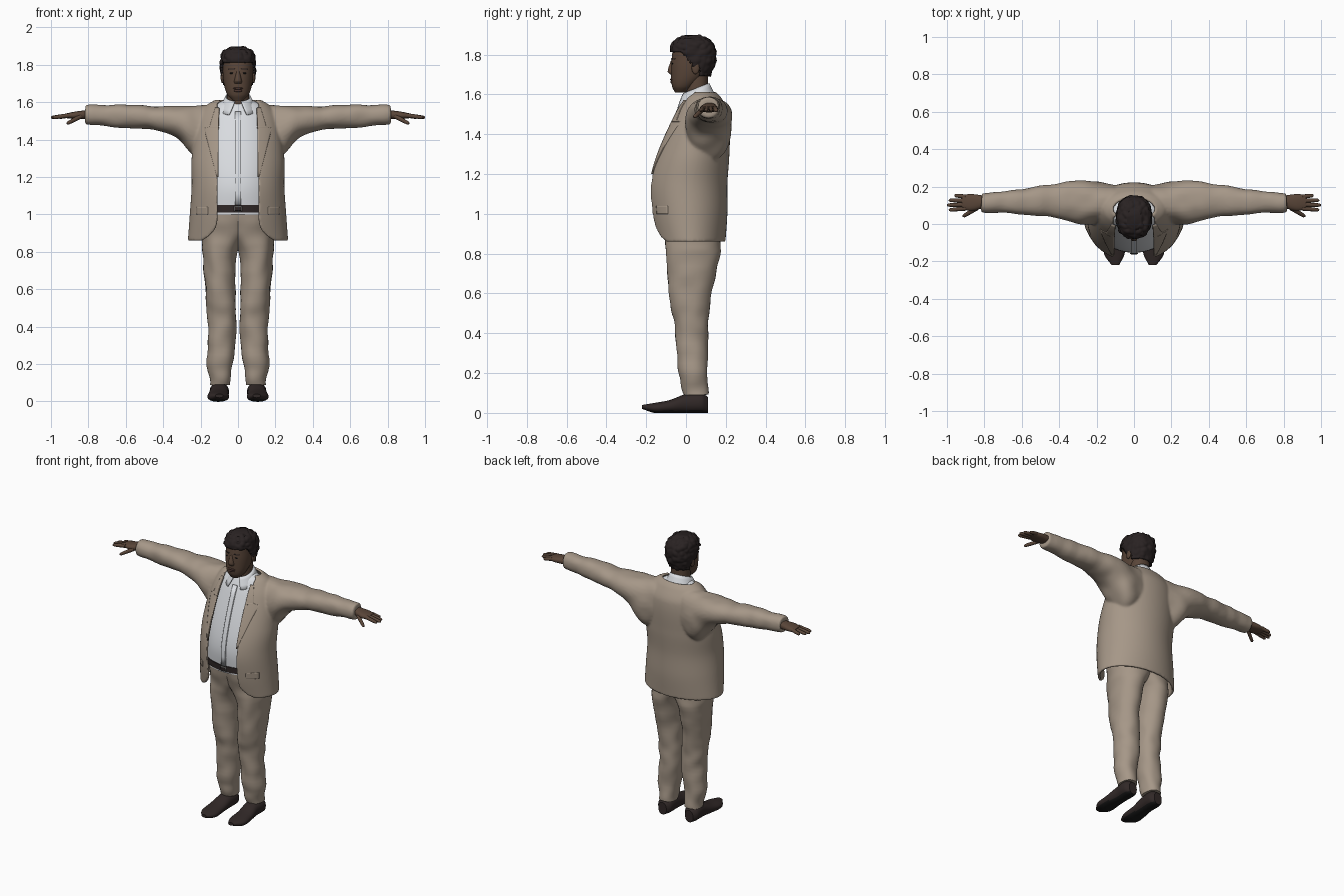
import bpy, bmesh, math
from mathutils import Vector, noise

if "Cube" in bpy.data.objects:
    bpy.data.objects.remove(bpy.data.objects["Cube"])


def material(name, *color):
    mat = bpy.data.materials.new(name)
    mat.use_nodes = True
    mat.diffuse_color = (*color, 1)
    mat.node_tree.nodes["Principled BSDF"].inputs["Base Color"].default_value = (*color, 1)
    return mat


SUIT = material("beige suit", .38, .31, .245)
SHIRT = material("white shirt", .7, .72, .75)
SKIN = material("brown skin", .1, .06, .04)
LIP = material("lip brown", .075, .038, .03)
HAIR = material("dark hair", .022, .016, .016)
LEATHER = material("dark brown leather", .03, .021, .02)
SOLE = material("black sole", .01, .01, .01)
METAL = material("buckle grey", .25, .24, .23)


def finish(name, bm, mat, mirror=False, thick=0):
    bmesh.ops.recalc_face_normals(bm, faces=bm.faces)
    mesh = bpy.data.meshes.new(name)
    bm.to_mesh(mesh)
    bm.free()
    mesh.materials.append(mat)
    mesh.shade_smooth()
    mesh.set_sharp_from_angle(angle=math.radians(50))
    obj = bpy.data.objects.new(name, mesh)
    bpy.context.collection.objects.link(obj)
    if mirror:
        obj.modifiers.new("mirror", "MIRROR")
    if thick:
        solid = obj.modifiers.new("thickness", "SOLIDIFY")
        solid.thickness, solid.offset = thick, 0
    return obj


def sample(rows, position):
    """Smoothly interpolate a table whose first column is the position."""
    i = 0
    while i < len(rows) - 2 and position > rows[i + 1][0]:
        i += 1
    start, end = rows[i], rows[i + 1]
    before, after = rows[max(i - 1, 0)], rows[min(i + 2, len(rows) - 1)]
    length = end[0] - start[0]
    u = min(max((position - start[0]) / length, 0), 1)
    ease = u * u * (3 - 2 * u)
    result = []
    for o, p, q, r in list(zip(before, start, end, after))[1:]:
        slope_in = (q - o) / (end[0] - before[0]) * length
        slope_out = (r - p) / (after[0] - start[0]) * length
        curve = slope_in * u * (1 - u) ** 2 - slope_out * u * u * (1 - u)
        result.append(p + (q - p) * ease + curve)
    return result


def stations(rows, steps):
    inner = [p[0] + (q[0] - p[0]) * j / steps for p, q in zip(rows, rows[1:]) for j in range(steps)]
    return inner + [rows[-1][0]]


def oval(box, angle, power):
    """Point on a rounded box given as low and high of each cross axis."""
    def bend(value):
        return math.copysign(abs(value) ** (2 / power), value)
    a0, a1, b0, b1 = box
    return ((a0 + a1 + (a1 - a0) * bend(math.sin(angle))) / 2,
            (b0 + b1 - (b1 - b0) * bend(math.cos(angle))) / 2)


def sheet(bm, grid, closed=False):
    rings = [[bm.verts.new(point) for point in row] for row in grid]
    for low, high in zip(rings, rings[1:]):
        for j in range(len(low) - (not closed)):
            k = (j + 1) % len(low)
            bm.faces.new((low[j], low[k], high[k], high[j]))
    if closed:
        bm.faces.new(rings[0])
        bm.faces.new(rings[-1])
    return bm


def loft(rows, axis="z", power=2.2, segments=32, steps=5, folds=0):
    """Closed tube along an axis, with optional cloth folds."""
    place = {"x": lambda t, a, b: (t, a, b), "y": lambda t, a, b: (a, t, b), "z": lambda t, a, b: (a, b, t)}[axis]
    turns = [math.tau * j / segments for j in range(segments)]
    bm = sheet(bmesh.new(), [[place(t, *oval(sample(rows, t), turn, power)) for turn in turns]
                             for t in stations(rows, steps)], True)
    bm.normal_update()
    for v in bm.verts:
        v.co += v.normal * folds * noise.noise(v.co * 12)
    return bm


def sym(rows):
    return [(z, -half, half, front, back) for z, half, front, back in rows]


def front_y(rows, x, z, power):
    left, right, front, back = sample(rows, z)
    u = min(abs(x) / right, 1)
    return (front + back) / 2 - (back - front) / 2 * (1 - u ** power) ** (1 / power)


def plate(name, body, power, outline, mat, mirror=False, lift=.005):
    """Thin panel on the front of a lofted body; outline rows are z, inner x, outer x."""
    grid = []
    for low, high in zip(outline, outline[1:]):
        for j in range(9):
            z, inner, outer = Vector(low).lerp(Vector(high), j / 8)
            xs = [inner + (outer - inner) * k / 8 for k in range(9)]
            grid.append([(x, front_y(body, x, z, power) - lift, z) for x in xs])
    return finish(name, sheet(bmesh.new(), grid), mat, mirror, .007)


def ball(name, location, size, mat, mirror=False):
    bm = bmesh.new()
    bmesh.ops.create_uvsphere(bm, u_segments=16, v_segments=10, radius=1)
    for v in bm.verts:
        v.co = Vector(location) + v.co * Vector(size)
    return finish(name, bm, mat, mirror)


# Jacket: half wrap from front edge to centre back plus a flared sleeve, mirrored and blended into one cloth
ROUND = 2
jacket = sym([(.86, .26, -.15, .19), (1, .25, -.18, .2), (1.15, .24, -.19, .2), (1.3, .24, -.15, .21),
              (1.5, .21, -.06, .21), (1.58, .16, -.01, .17), (1.61, .11, .02, .14)])
sleeve = [(.1, .03, .2, 1.3, 1.585), (.2, .01, .22, 1.28, 1.575), (.3, .01, .22, 1.4, 1.575),
          (.4, .04, .21, 1.45, 1.57), (.6, .06, .18, 1.47, 1.58), (.81, .07, .16, 1.49, 1.58)]
grid = []
for z in stations(jacket, 8):
    box = sample(jacket, z)
    edge = min(.108 + 30 * max(0, 1 - z) ** 3, box[1] * .8)
    start = math.asin((edge / box[1]) ** (ROUND / 2))
    grid.append([(*oval(box, start + (math.pi - start) * j / 30, ROUND), z) for j in range(31)])
coat = finish("jacket", sheet(loft(sleeve, "x", steps=8, folds=.009), grid), SUIT, True, .016)
blend = coat.modifiers.new("blend", "REMESH")
blend.mode, blend.voxel_size, blend.use_smooth_shade = "VOXEL", .007, True
relax = coat.modifiers.new("relax", "SMOOTH")
relax.factor, relax.iterations = .5, 8
plate("lapel", jacket, ROUND, [(1.2, .106, .112), (1.46, .104, .18), (1.47, .104, .15), (1.57, .1, .12)],
      SUIT, True, .01)
plate("pocket_flap", jacket, ROUND, [(1, .16, .22), (1.04, .16, .22)], SUIT, True, .008)

# Shirt follows the jacket from the waist up, a little inside it
shirt = [(z, left + .03, right - .03, front * .8, back - .03) for z, left, right, front, back in jacket[1:]]
finish("shirt", loft(shirt, "z", ROUND, 64, 8), SHIRT)
plate("button_band", shirt, ROUND, [(1.05, -.016, .016), (1.55, -.016, .016)], SHIRT)

# Collar: flared ring, open and pointed at the throat
grid = []
for drop in (0, .02, .05, .075):
    radius, gap = .065 + drop / 2, .25 + drop * 3
    turns = [gap + (math.tau - 2 * gap) * j / 40 for j in range(41)]
    grid.append([(radius * math.sin(a), .05 - radius * math.cos(a), 1.63 - .026 * math.cos(a) - drop)
                 for a in turns])
finish("shirt_collar", sheet(bmesh.new(), grid), SHIRT, thick=.005)

# Trousers: legs overlap above the crotch
leg = [(.09, .04, .15, -.01, .11), (.2, .03, .16, -.04, .11), (.4, .01, .16, -.05, .11),
       (.55, .01, .17, -.08, .12), (.8, .002, .19, -.1, .17), (.9, -.07, .19, -.115, .175),
       (1.02, -.1, .19, -.135, .17)]
finish("trouser_leg", loft(leg, steps=8, folds=.01), SUIT, True)

# Belt and buckle
belt = []
for z in (1.01, 1.05):
    left, right, front, back = sample(shirt, z)
    belt.append((z, left - .005, right + .005, front - .005, back + .005))
finish("belt", loft(belt, "z", ROUND, 64), LEATHER)
plate("belt_buckle", belt, ROUND, [(1.015, -.02, .02), (1.045, -.02, .02)], METAL)
plate("buckle_inset", belt, ROUND, [(1.02, -.016, .016), (1.04, -.016, .016)], LEATHER, lift=.007)

# Shoes, with dark soles along the bottom
shoe = [(-.22, .08, .12, .02, .04), (-.16, .05, .16, 0, .05), (-.08, .05, .16, 0, .065), (0, .05, .15, 0, .095),
        (.08, .05, .15, 0, .1), (.11, .07, .13, 0, .08)]
shoes = finish("shoe", loft(shoe, "y"), LEATHER, True)
shoes.data.materials.append(SOLE)
for face in shoes.data.polygons:
    face.material_index = int(face.center.z < .012)

# Hands: palm, four spread fingers, drooping thumb
palm = [(.79, .09, .15, 1.51, 1.56), (.87, .07, .16, 1.51, 1.55), (.92, .08, .155, 1.515, 1.54)]
finish("palm", loft(palm, "x", 2.4, 20), SKIN, True)


def finger(name, base, tip):
    base, reach = Vector(base), Vector(tip) - Vector(base)
    tube = [(t * reach.length, -r, r, -r, r) for t, r in ((0, .012), (.9, .009), (1, .004))]
    bm = loft(tube, segments=12)
    turn = Vector((0, 0, 1)).rotation_difference(reach)
    for v in bm.verts:
        v.co = base + turn @ v.co
    finish(name, bm, SKIN, True)


for i, name in enumerate(("index_finger", "middle_finger", "ring_finger", "little_finger")):
    finger(name, (.9, .083 + .021 * i, 1.53), (1 - .01 * (i - 1) ** 2, .075 + .026 * i, 1.518))
finger("thumb", (.84, .085, 1.525), (.915, .04, 1.485))

# Head, neck and face
head = sym([(1.61, .03, -.055, 0), (1.64, .057, -.07, .04), (1.7, .076, -.075, .1),
            (1.78, .082, -.072, .13), (1.84, .075, -.055, .12), (1.87, .03, 0, .07)])
finish("head", loft(head, segments=40), SKIN)
finish("neck", loft(sym([(z, .06, 0, .11) for z in (1.5, 1.7)])), SKIN)
nose = sym([(1.7, .022, -.08, -.04), (1.715, .021, -.092, -.04), (1.77, .009, -.076, -.04)])
finish("nose", loft(nose, segments=16), SKIN)
ball("upper_lip", (0, -.069, 1.674), (.027, .011, .007), LIP)
ball("lower_lip", (0, -.067, 1.662), (.024, .012, .008), LIP)
ball("ear", (.083, .048, 1.735), (.01, .02, .034), SKIN, True)
ball("eye", (.033, front_y(head, .033, 1.755, 2.2), 1.755), (.012, .003, .004), SOLE, True)
plate("eyebrow", head, 2.2, [(1.775, .018, .05), (1.78, .016, .052)], HAIR, True, 0)

# Hair: cropped cap cut along forehead, sideburn and nape, roughened into curls
hair = sym([(1.67, .074, -.07, .1), (1.75, .085, -.075, .138), (1.82, .086, -.072, .143),
            (1.865, .076, -.055, .12), (1.888, .035, -.02, .075)])
bm = loft(hair, power=2.4, segments=72, steps=10)
bare = []
for face in bm.faces:
    centre = face.calc_center_median()
    if centre.z < 1.815 - 1.3 * min(max(centre.y + .02, 0), .065) - .04 * (centre.y > .07):
        bare.append(face)
bmesh.ops.delete(bm, geom=bare, context="FACES")
bm.normal_update()
for v in bm.verts:
    v.co += v.normal * .009 * noise.noise(v.co * 50)
finish("hair", bm, HAIR, thick=.014)
